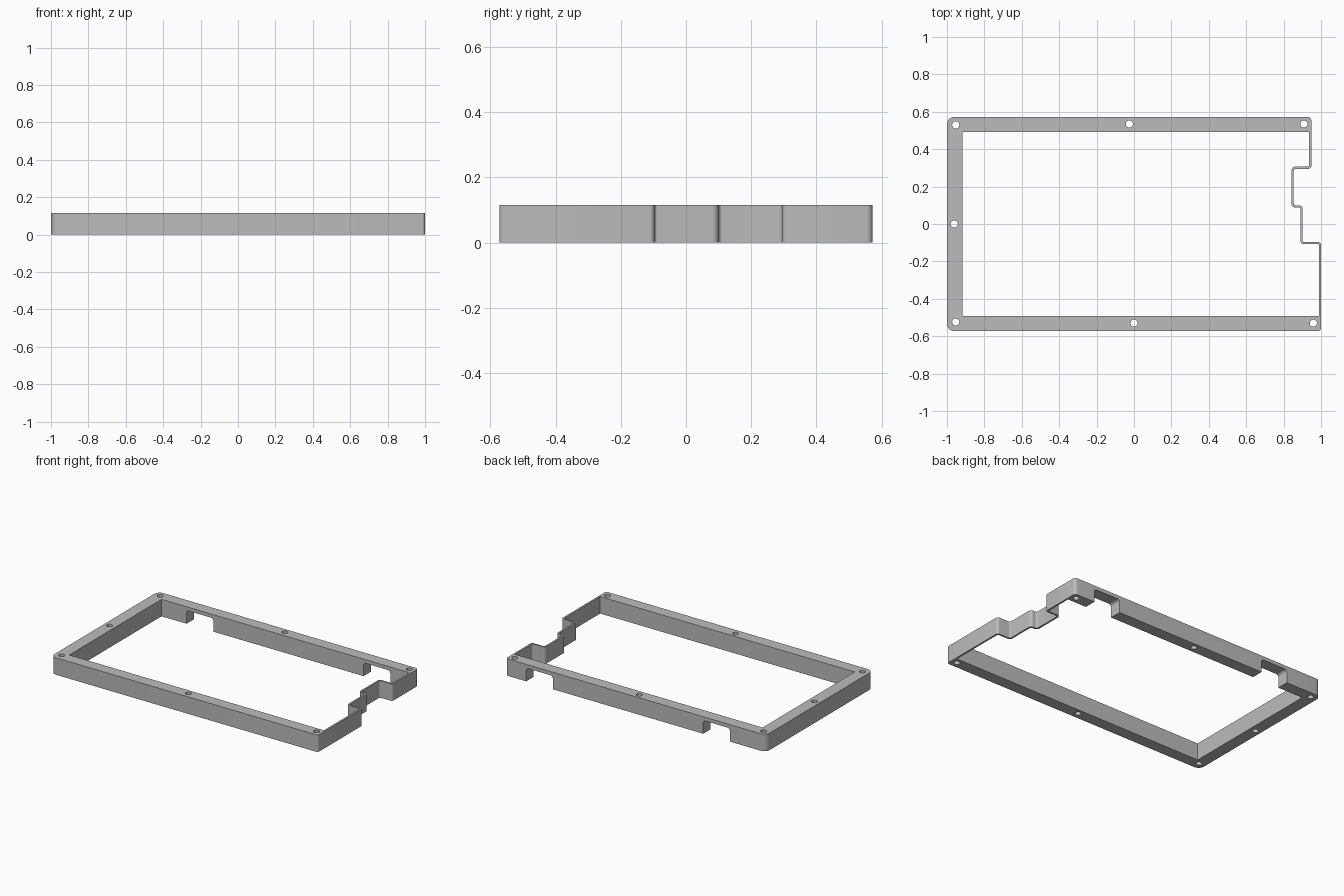
import bpy
import bmesh
from math import cos, sin, pi
from mathutils import Vector

cube = bpy.data.objects.get("Cube")
if cube:
    bpy.data.objects.remove(cube, do_unlink=True)

HEIGHT = 0.115
HALF_Y = 0.573
RAIL_Y = 0.493      # inner face of the front and back rails


def rounded(corners, steps=6):
    """Closed outline from (x, y, radius) corners, each turned into a fillet."""
    points = []
    for i, (x, y, r) in enumerate(corners):
        p = Vector((x, y))
        if r == 0:
            points.append(p)
            continue
        a = (Vector(corners[i - 1][:2]) - p).normalized() * r
        b = (Vector(corners[(i + 1) % len(corners)][:2]) - p).normalized() * r
        for k in range(steps + 1):
            t = k / steps * pi / 2
            points.append(p + a * (1 - sin(t)) + b * (1 - cos(t)))
    return points


def circle(x, y, r, n=24):
    return [Vector((x + r * cos(2 * pi * k / n), y + r * sin(2 * pi * k / n))) for k in range(n)]


def extrude_outlines(name, outlines, depth):
    """Fill nested outlines (inner ones become holes) and extrude them along z."""
    curve = bpy.data.curves.new(name, "CURVE")
    curve.dimensions = "2D"
    curve.fill_mode = "BOTH"
    curve.extrude = depth / 2
    for outline in outlines:
        spline = curve.splines.new("POLY")
        spline.points.add(len(outline) - 1)
        for point, p in zip(spline.points, outline):
            point.co = (p.x, p.y, 0, 1)
        spline.use_cyclic_u = True
    obj = bpy.data.objects.new(name, curve)
    bpy.context.collection.objects.link(obj)
    bpy.ops.object.select_all(action="DESELECT")
    obj.select_set(True)
    bpy.context.view_layer.objects.active = obj
    bpy.ops.object.convert(target="MESH")
    obj = bpy.context.view_layer.objects.active
    bm = bmesh.new()
    bm.from_mesh(obj.data)
    bmesh.ops.remove_doubles(bm, verts=bm.verts, dist=0.0002)
    bmesh.ops.recalc_face_normals(bm, faces=bm.faces)
    bm.to_mesh(obj.data)
    bm.free()
    return obj


# Frame outline: three solid rails and a thin stepped wall on the +x side
outer = rounded([
    (-1, -HALF_Y, 0.04), (1, -HALF_Y, 0.016),
    (1, -0.096, 0.016), (0.902, -0.096, 0.008),
    (0.902, 0.1, 0.02), (0.854, 0.1, 0.012),
    (0.854, 0.295, 0.012), (0.948, 0.295, 0.016),
    (0.948, HALF_Y, 0.02), (-1, HALF_Y, 0.04)])
inner = rounded([
    (-0.918, -RAIL_Y, 0), (0.988, -RAIL_Y, 0),
    (0.988, -0.108, 0.006), (0.89, -0.108, 0.018),
    (0.89, 0.088, 0.01), (0.842, 0.088, 0.022),
    (0.842, 0.307, 0.022), (0.936, 0.307, 0.006),
    (0.936, RAIL_Y, 0), (-0.918, RAIL_Y, 0)])

# Screw holes through the rails
screws = [(-0.953, 0.53), (-0.025, 0.535), (0.908, 0.535), (-0.961, 0),
          (-0.953, -0.524), (0, -0.53), (0.959, -0.53)]
holes = [circle(x, y, 0.019) for x, y in screws]

frame = extrude_outlines("frame", [outer, inner] + holes, HEIGHT)
frame.location.z = HEIGHT / 2

# Two cable notches in the underside of the back rail
for side, x in (("left", 0.695), ("right", -0.63)):
    profile = rounded([(x - 0.1, -0.05, 0), (x + 0.1, -0.05, 0),
                       (x + 0.1, 0.09, 0.02), (x - 0.1, 0.09, 0.02)])
    cutter = extrude_outlines(side + "_notch_cutter", [profile], 0.14)
    cutter.rotation_euler.x = pi / 2
    cutter.location.y = 0.54
    cutter.hide_render = True
    cutter.hide_set(True)
    cutter.display_type = "WIRE"
    notch = frame.modifiers.new(side + "_notch", "BOOLEAN")
    notch.operation = "DIFFERENCE"
    notch.solver = "EXACT"
    notch.object = cutter

# Apply the notches, then shade
bpy.ops.object.select_all(action="DESELECT")
frame.select_set(True)
bpy.context.view_layer.objects.active = frame
for modifier in list(frame.modifiers):
    bpy.ops.object.modifier_apply(modifier=modifier.name)
for obj in list(bpy.data.objects):
    if obj.name.endswith("_notch_cutter"):
        bpy.data.objects.remove(obj, do_unlink=True)
bpy.ops.object.shade_smooth_by_angle(angle=pi / 6)

# Plain grey plastic
grey = bpy.data.materials.new("grey_plastic")
grey.use_nodes = True
colour = (0.5, 0.5, 0.5, 1)
grey.diffuse_color = colour
grey.node_tree.nodes["Principled BSDF"].inputs["Base Color"].default_value = colour
frame.data.materials.clear()
frame.data.materials.append(grey)
